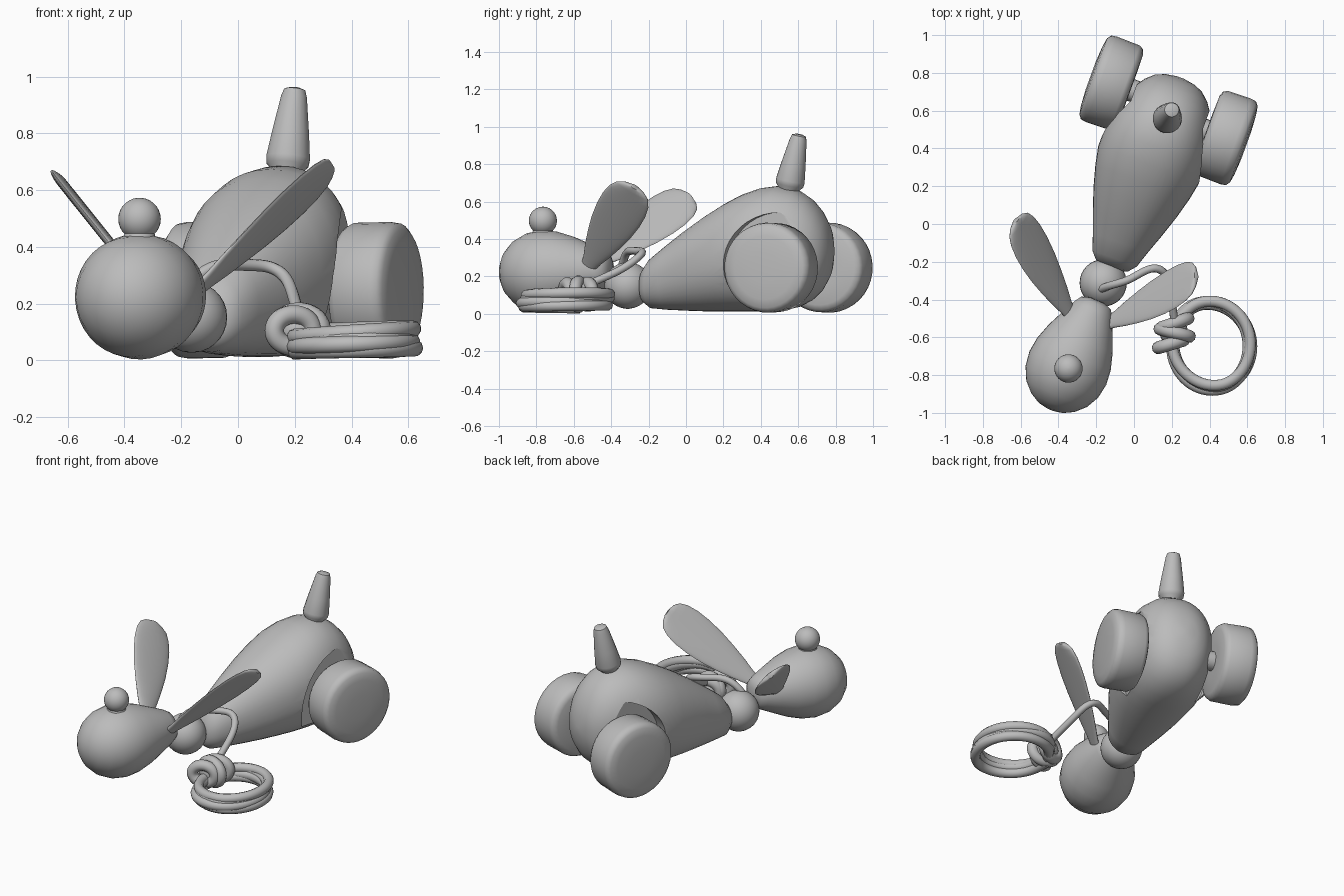
import bpy, bmesh, math
from mathutils import Vector as V

if "Cube" in bpy.data.objects:
    bpy.data.objects.remove(bpy.data.objects["Cube"])

GREY = bpy.data.materials.new("plain grey")
GREY.diffuse_color = (0.5, 0.5, 0.5, 1)
GREY.use_nodes = True
GREY.node_tree.nodes["Principled BSDF"].inputs["Base Color"].default_value = GREY.diffuse_color
YAW = math.radians(20)
FWD = V((math.sin(YAW), math.cos(YAW), 0))      # body axis, towards the rear
SIDE = V((math.cos(YAW), -math.sin(YAW), 0))    # body's +x side
UP = V((0, 0, 1))


def finish(ob, angle=50):
    ob.data.materials.clear()
    ob.data.materials.append(GREY)
    bpy.ops.object.select_all(action='DESELECT')
    ob.select_set(True)
    bpy.context.view_layer.objects.active = ob
    bpy.ops.object.shade_smooth_by_angle(angle=math.radians(angle))
    return ob


def loft(name, rings, n=32, power=2.0, angle=50):
    """Skin closed superellipse rings, each (centre, half axis a, half axis b)."""
    bm = bmesh.new()
    loops = []
    for c, a, b in rings:
        loop = []
        for i in range(n):
            t = 2 * math.pi * i / n
            co, si = math.cos(t), math.sin(t)
            x = math.copysign(abs(co) ** (2 / power), co)
            y = math.copysign(abs(si) ** (2 / power), si)
            loop.append(bm.verts.new(c + a * x + b * y))
        loops.append(loop)
    for p, q in zip(loops, loops[1:]):
        for i in range(n):
            bm.faces.new((p[i], p[(i + 1) % n], q[(i + 1) % n], q[i]))
    bm.faces.new(loops[0])
    bm.faces.new(loops[-1])
    bmesh.ops.recalc_face_normals(bm, faces=bm.faces)
    me = bpy.data.meshes.new(name)
    bm.to_mesh(me)
    bm.free()
    ob = bpy.data.objects.new(name, me)
    bpy.context.collection.objects.link(ob)
    return finish(ob, angle)


def lathe(name, base, axis, profile, n=32, angle=50):
    """Round part: profile of (distance along axis, radius)."""
    axis = axis.normalized()
    a = axis.orthogonal().normalized()
    b = axis.cross(a)
    return loft(name, [(base + axis * d, a * r, b * r) for d, r in profile], n, 2, angle)


def ball(name, centre, r):
    steps = [math.pi * (0.02 + 0.96 * i / 14) for i in range(15)]
    return lathe(name, V(centre), UP, [(-r * math.cos(t), r * math.sin(t)) for t in steps])


def tube(name, points, r, cyclic=False):
    cu = bpy.data.curves.new(name, 'CURVE')
    cu.dimensions = '3D'
    cu.bevel_depth = r
    cu.bevel_resolution = 3
    cu.use_fill_caps = True
    sp = cu.splines.new('NURBS')
    sp.points.add(len(points) - 1)
    for p, co in zip(sp.points, points):
        p.co = (*co, 1)
    sp.order_u = 4
    sp.resolution_u = 5
    sp.use_cyclic_u = cyclic
    sp.use_endpoint_u = not cyclic
    ob = bpy.data.objects.new(name, cu)
    bpy.context.collection.objects.link(ob)
    bpy.ops.object.select_all(action='DESELECT')
    ob.select_set(True)
    bpy.context.view_layer.objects.active = ob
    bpy.ops.object.convert(target='MESH')
    return finish(bpy.context.object)


# Body: (distance, half width, bottom, top)
origin = V((-0.12, -0.23, 0))
stations = [(0.0, .06, .09, .2), (.01, .09, .06, .24), (.05, .125, .03, .295),
            (.14, .155, .022, .365), (.25, .195, .017, .445), (.37, .235, .013, .525),
            (.48, .265, .012, .59), (.58, .285, .012, .64), (.68, .285, .012, .673),
            (.78, .27, .015, .685), (.88, .24, .035, .66), (.95, .21, .07, .615),
            (1.0, .175, .115, .56), (1.04, .13, .18, .49), (1.06, .08, .25, .42),
            (1.07, .02, .31, .35)]
body = loft("body", [(origin + FWD * d + UP * (lo + hi) / 2, SIDE * w, UP * (hi - lo) / 2)
                     for d, w, lo, hi in stations], 40, 2.2, 40)

# Wheels with round wheel arches cut into the body; the axle sits slightly skewed
for s, label in ((-1, "left"), (1, "right")):
    hub = origin + FWD * (0.885 - .033 * s) + UP * 0.247
    cutter = lathe(label + "_arch_cutter", hub, SIDE * s, [(.205, .295), (.6, .295)], 40)
    cutter.hide_render = True
    mod = body.modifiers.new("arch", 'BOOLEAN')
    mod.operation = 'DIFFERENCE'
    mod.object = cutter
    mod.solver = 'EXACT'
    bpy.context.view_layer.objects.active = body
    bpy.ops.object.modifier_apply(modifier=mod.name)
    bpy.data.objects.remove(cutter)
    lathe(label + "_wheel", hub, SIDE * s,
          [(.225, .10), (.228, .2), (.238, .225), (.26, .238), (.39, .241), (.42, .236),
           (.436, .215), (.444, .17), (.45, .08)], 36)
    lathe(label + "_axle", hub, SIDE * s, [(.15, .06), (.25, .06)], 16)
finish(body, 40)

# Tail
lathe("tail", V((.17, .545, .645)), V((.03, .06, .31)),
      [(0, .05), (.02, .052), (.045, .075), (.07, .078), (.16, .066), (.29, .046),
       (.315, .038), (.322, .02)], 20)

# Head, nose and neck
lathe("head", V((-.35, -.762, .225)), V((.40, .92, .03)),
      [(-.24, .02), (-.23, .07), (-.2, .125), (-.15, .175), (-.08, .21), (0, .222),
       (.08, .213), (.17, .185), (.26, .145), (.34, .108), (.375, .085), (.39, .04)], 36)
ball("nose", (-.347, -.765, .498), .075)
lathe("nose_base", V((-.347, -.765, .40)), UP, [(0, .075), (.04, .055), (.08, .05)], 20)
ball("neck", (-.163, -.312, .152), .125)

# Ears: thin paddles (base, tip, width direction)
outline = [(0, .04), (.08, .05), (.2, .075), (.35, .1), (.5, .12), (.65, .131),
           (.78, .131), (.88, .12), (.95, .098), (.985, .065), (1, .025)]
for label, base, tip, across in (
        ("left_ear", V((-.335, -.48, .27)), V((-.625, .02, .632)), V((-.49, -.66, .57))),
        ("right_ear", V((-.14, -.525, .25)), V((.33, -.275, .68)), V((-.02, -.85, .5)))):
    across.normalize()
    thin = (tip - base).cross(across).normalized()
    loft(label, [(base + (tip - base) * t, across * w, thin * min(.017, w * .6))
                 for t, w in outline], 24)

# Pull cord from the neck to the coil
tube("cord", [(-.2, -.36, .2), (-.17, -.34, .27), (-.11, -.32, .33), (-.03, -.30, .34),
              (.04, -.255, .335), (.11, -.225, .335), (.17, -.255, .30), (.195, -.35, .23),
              (.205, -.45, .19), (.22, -.56, .14)], .021)

# Coiled cord: a helix whose turns fan out towards the knot, where its ends are hidden
coil = []
turns, per = 4, 16
for i in range(turns * per + 1):
    t = 2 * math.pi * (i / per + .44)
    k = i / (turns * per)
    fan = max(0, -math.cos(t - .5)) * .05 * math.sin(i // per * 2.2 + .5)
    r = .224 + .01 * math.sin(1.26 * t) - abs(fan)
    z = .031 + .078 * k + .012 * math.cos(t) * k
    coil.append((.395 + r * math.cos(t), -.648 + 1.06 * r * math.sin(t), z))
tube("coiled_cord", coil, .03)

# Knot: loops wrapped around the coil
for j, (dx, dy, tilt, r) in enumerate(((.0, .05, .35, .075), (.0, .0, -.25, .082),
                                       (-.02, -.06, .3, .07))):
    loop = []
    for i in range(12):
        t = 2 * math.pi * i / 12
        x, z = r * math.cos(t), r * .85 * math.sin(t)
        loop.append((.215 + dx + x, -.575 + dy + tilt * x, .105 + z))
    tube("knot_loop_%d" % (j + 1), loop, .034, True)
ball("knot_core", (.21, -.57, .105), .075)
